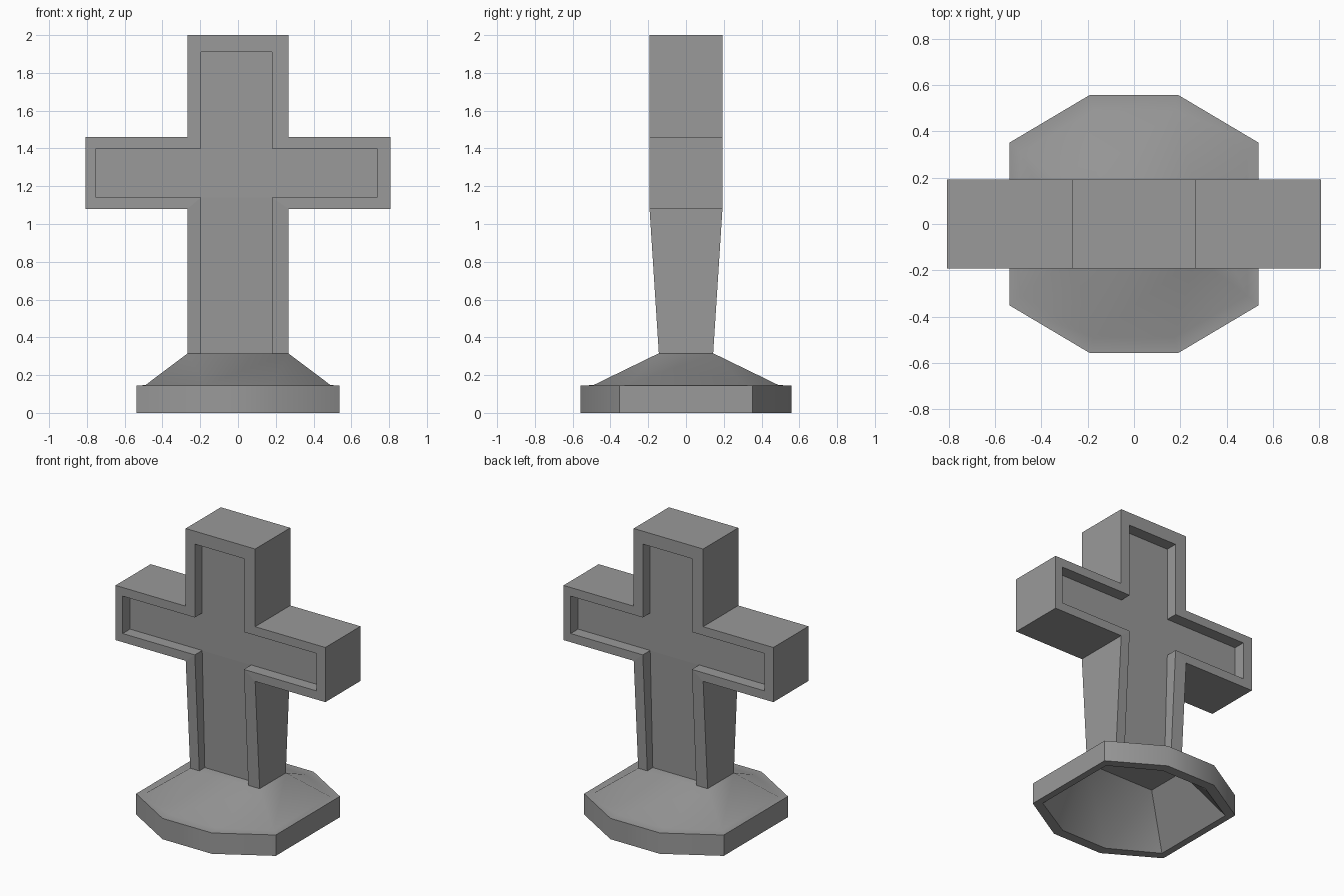
import bpy, bmesh, math

old = bpy.data.objects.get("Cube")
if old:
    bpy.data.objects.remove(old, do_unlink=True)

# One stone colour
stone = bpy.data.materials.new("grey_stone")
stone.use_nodes = True
GREY = (0.32, 0.32, 0.32, 1)
stone.diffuse_color = GREY
stone.node_tree.nodes["Principled BSDF"].inputs["Base Color"].default_value = GREY

FOOT, BEND = 0.315, 1.08


def finish(bm, name):
    bmesh.ops.recalc_face_normals(bm, faces=bm.faces)
    mesh = bpy.data.meshes.new(name)
    bm.to_mesh(mesh)
    bm.free()
    mesh.materials.append(stone)
    obj = bpy.data.objects.new(name, mesh)
    bpy.context.collection.objects.link(obj)
    return obj


def bridge(bm, a, b, closed=True):
    n = len(a)
    for i in range(n if closed else n - 1):
        j = (i + 1) % n
        bm.faces.new((a[i], a[j], b[j], b[i]))


def cross_outline(left, right, arm_left, arm_right, low, high, top):
    """Twelve (x, z) points, from the left foot over the top to the right foot."""
    return [(left, FOOT), (left, low), (arm_left, low), (arm_left, high),
            (left, high), (left, top), (right, top), (right, high),
            (arm_right, high), (arm_right, low), (right, low), (right, FOOT)]


def ring(bm, outline, depth, side):
    """Place an outline on the front or back, thinning towards the foot."""
    verts = []
    for x, z in outline:
        taper = 0.745 + 0.255 * min(1, (z - FOOT) / (BEND - FOOT))
        verts.append(bm.verts.new((-side * x, side * depth * taper, z)))
    return verts


# Cross with a recessed panel on each face; the back is the front turned round
outer = cross_outline(-0.267, 0.267, -0.807, 0.807, BEND, 1.46, 2.0)
inner = cross_outline(-0.197, 0.18, -0.752, 0.737, 1.14, 1.4, 1.91)
bm = bmesh.new()
edges = []
for side in (-1, 1):
    rim = ring(bm, outer, 0.193, side)
    lip = ring(bm, inner, 0.193, side)
    floor = ring(bm, inner, 0.112, side)
    bridge(bm, rim, lip, closed=False)
    bridge(bm, lip, floor, closed=False)
    bm.faces.new(floor[1:11])
    bm.faces.new((floor[0], floor[1], floor[10], floor[11]))
    edges.append(rim)
bridge(bm, edges[0], edges[1][::-1], closed=False)
finish(bm, "cross")


# Eight-sided plinth with a sloped top and a hollow underside
def octagon(bm, wide, deep, side_y, front_x, z):
    pts = []
    for sx, sy in ((1, 1), (-1, 1), (-1, -1), (1, -1)):
        corner = [(sx * wide, sy * side_y), (sx * front_x, sy * deep)]
        pts += corner if sx * sy > 0 else corner[::-1]
    return [bm.verts.new((x, y, z)) for x, y in pts]


def slope_to_rectangle(bm, loop, z):
    """Loft an octagon loop up to the rectangular foot of the cross."""
    top = [bm.verts.new((sx * 0.267, sy * 0.145, z))
           for sx, sy in ((1, 1), (-1, 1), (-1, -1), (1, -1))]
    for i in range(4):
        a, b, c = loop[2 * i], loop[2 * i + 1], loop[(2 * i + 2) % 8]
        bm.faces.new((a, b, top[i]))
        bm.faces.new((b, c, top[(i + 1) % 4], top[i]))
    bm.faces.new(top)


bm = bmesh.new()
RIM = (0.537, 0.558, 0.352, 0.19)
INSET = (0.49, 0.49, 0.31, 0.175)
under = octagon(bm, *INSET, 0)
bottom = octagon(bm, *RIM, 0)
shelf = octagon(bm, *RIM, 0.145)
start = octagon(bm, *INSET, 0.147)
bridge(bm, under, bottom)
bridge(bm, bottom, shelf)
bridge(bm, shelf, start)
slope_to_rectangle(bm, start, FOOT)
slope_to_rectangle(bm, under, FOOT - 0.012)
plinth = finish(bm, "plinth")

bpy.ops.object.select_all(action="DESELECT")
plinth.select_set(True)
bpy.context.view_layer.objects.active = plinth
bpy.ops.object.shade_smooth_by_angle(angle=math.radians(35))
